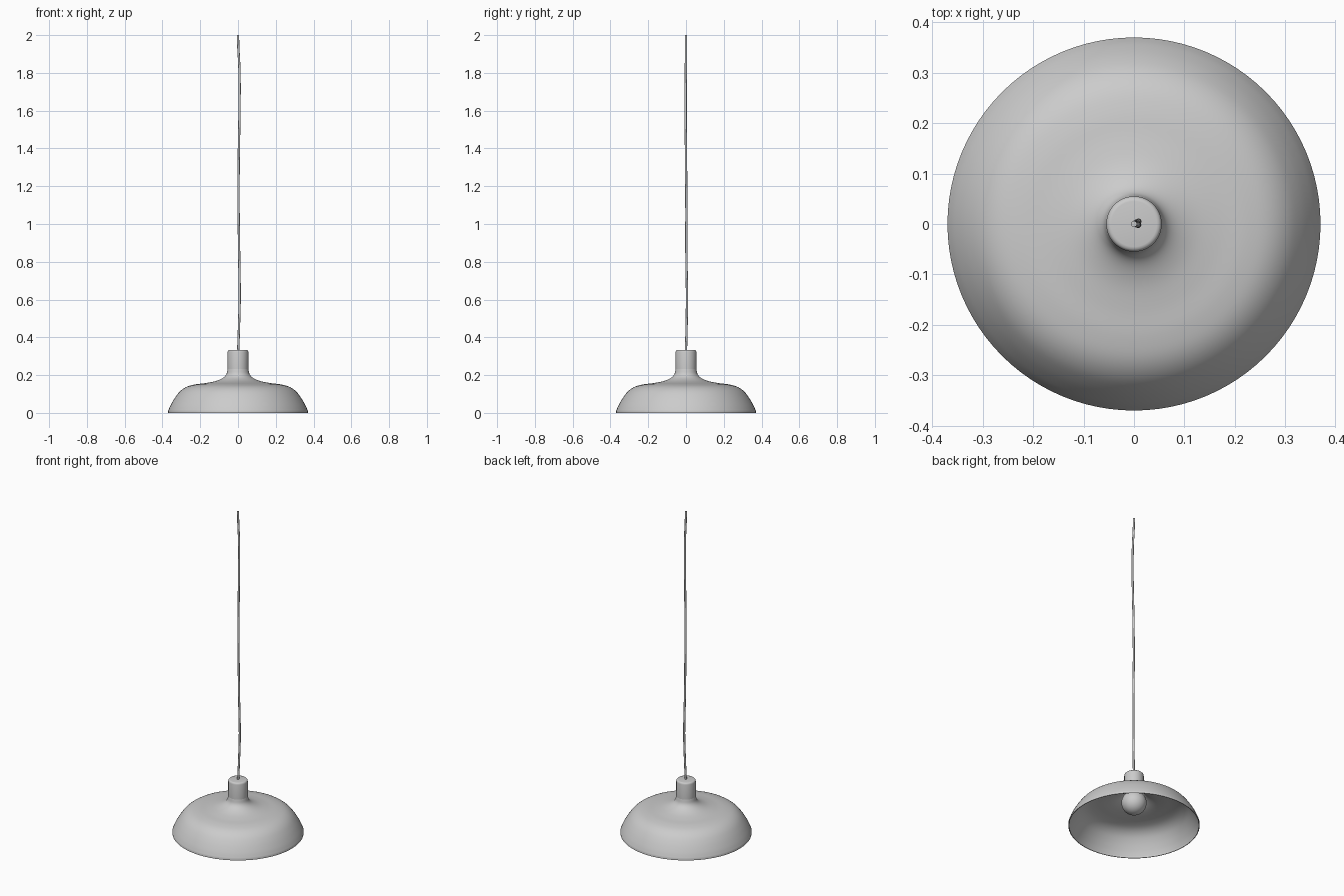
import bpy, bmesh, math
from mathutils import Vector

if "Cube" in bpy.data.objects:
    bpy.data.objects.remove(bpy.data.objects["Cube"])


def lathe(name, profile, steps=96):
    # Revolve an (r, z) profile around the z axis
    bm = bmesh.new()
    verts = [bm.verts.new((r, 0, z)) for r, z in profile]
    edges = [bm.edges.new(p) for p in zip(verts, verts[1:])]
    bmesh.ops.spin(bm, geom=verts + edges, cent=(0, 0, 0), axis=(0, 0, 1),
                   angle=math.tau, steps=steps, use_duplicate=False)
    bmesh.ops.remove_doubles(bm, verts=bm.verts, dist=1e-5)
    bmesh.ops.recalc_face_normals(bm, faces=bm.faces)
    return finish(name, bm)


def finish(name, bm):
    mesh = bpy.data.meshes.new(name)
    bm.to_mesh(mesh)
    bm.free()
    ob = bpy.data.objects.new(name, mesh)
    bpy.context.collection.objects.link(ob)
    bpy.ops.object.select_all(action='DESELECT')
    ob.select_set(True)
    bpy.context.view_layer.objects.active = ob
    bpy.ops.object.shade_smooth_by_angle(angle=math.radians(40))
    return ob


def smooth(points, n=5):
    # Catmull-Rom resampling of a short list of control points
    pts = [Vector(p) for p in points]
    pts = [2 * pts[0] - pts[1]] + pts + [2 * pts[-1] - pts[-2]]
    out = []
    for a, b, c, d in zip(pts, pts[1:], pts[2:], pts[3:]):
        for i in range(n):
            t = i / n
            out.append(0.5 * (2 * b + (c - a) * t + (2 * a - 5 * b + 4 * c - d) * t * t
                              + (3 * b - a - 3 * c + d) * t ** 3))
    return out + [pts[-2]]


# Thin bell shade: outer curve, then the same curve inset for the inside
outer = smooth([(0.370, 0.010), (0.356, 0.042), (0.332, 0.083), (0.304, 0.117),
                (0.270, 0.139), (0.225, 0.151), (0.170, 0.158), (0.120, 0.168),
                (0.082, 0.184), (0.062, 0.204), (0.055, 0.232)])
inner = [(p.x - 0.004, p.y - 0.004) for p in reversed(outer)]
lathe("shade", [(0, 0.228)] + inner + [(0.366, 0.0), (0.370, 0.0)]
      + [tuple(p) for p in outer])

# Socket cover with a softly rounded top edge
lathe("socket_cover", [(0.055, 0.232), (0.055, 0.323), (0.0535, 0.329),
                       (0.050, 0.333), (0.045, 0.334), (0, 0.334)])

# Round bulb with its neck reaching into the socket
r, zc = 0.071, 0.148
bulb = [(r * math.sin(a), zc - r * math.cos(a))
        for a in [math.radians(6 * i) for i in range(24)]]
lathe("bulb", bulb + [(0.040, 0.210), (0.036, 0.228)], 48)

# Slightly wavering cord
path = smooth([(0.001, 0, 0.33), (0.005, 0.003, 0.45), (0.009, 0.005, 0.62),
               (0.006, 0.002, 0.85), (0.003, 0.002, 1.10), (0.004, 0, 1.35),
               (0.008, -0.002, 1.60), (0.008, -0.001, 1.80), (0.002, 0, 1.93),
               (0, 0, 2.0)], 6)
bm = bmesh.new()
rings = [[bm.verts.new((p.x + 0.006 * math.cos(math.tau * k / 12),
                        p.y + 0.006 * math.sin(math.tau * k / 12), p.z))
          for k in range(12)] for p in path]
for a, b in zip(rings, rings[1:]):
    for k in range(12):
        j = (k + 1) % 12
        bm.faces.new((a[k], a[j], b[j], b[k]))
bm.faces.new(rings[0][::-1])
bm.faces.new(rings[-1])
finish("cord", bm)
